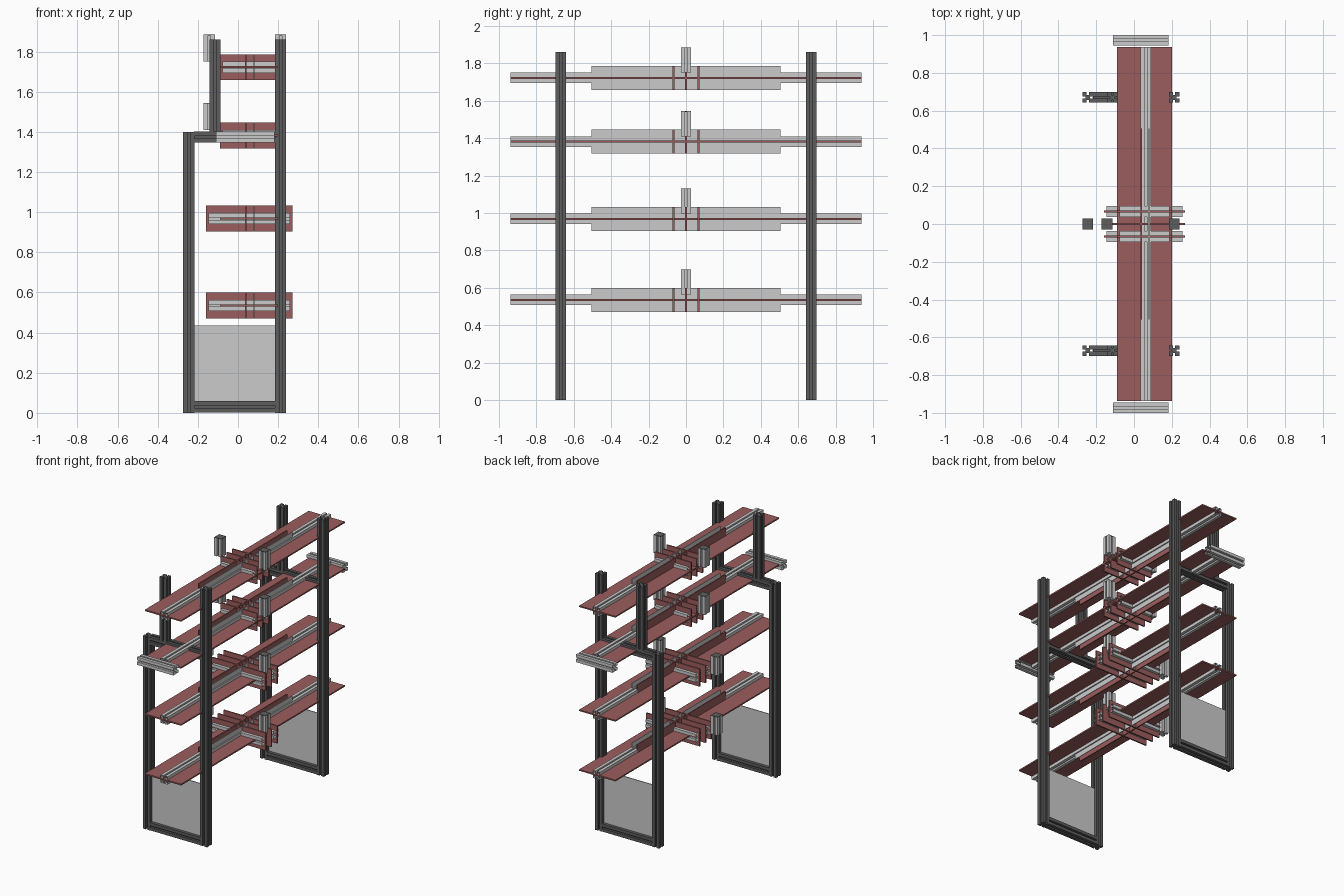
import bpy, bmesh
from mathutils import Vector

if "Cube" in bpy.data.objects:
    bpy.data.objects.remove(bpy.data.objects["Cube"])


def material(name, rgb):
    m = bpy.data.materials.new(name)
    m.diffuse_color = (*rgb, 1)
    m.use_nodes = True
    m.node_tree.nodes["Principled BSDF"].inputs["Base Color"].default_value = m.diffuse_color
    return m


RED = material("red_board", (0.33, 0.11, 0.11))
DARK = material("dark_metal", (0.11, 0.11, 0.11))


def finish(name, bm, mat):
    me = bpy.data.meshes.new(name)
    bm.to_mesh(me)
    bm.free()
    ob = bpy.data.objects.new(name, me)
    bpy.context.collection.objects.link(ob)
    if mat:
        me.materials.append(mat)
    return ob


def box(name, x, y, z, mat=None):
    bm = bmesh.new()
    bmesh.ops.create_cube(bm, size=1)
    for v in bm.verts:
        v.co = Vector([(r[0] + r[1]) / 2 + c * (r[1] - r[0]) for c, r in zip(v.co, (x, y, z))])
    return finish(name, bm, mat)


# Square section with a slot down each side
def slot_section(h):
    s, d = h * 0.22, h * 0.45
    side = [(-h, -h), (-s, -h), (-s, -d), (s, -d), (s, -h)]
    pts = []
    for _ in range(4):
        pts += side
        side = [(-b, a) for a, b in side]
    return pts


def extrusion(name, axis, lo, hi, centre, mat=None, caps=True, h=0.028):
    """Slotted bar along an axis; centre gives the other two coordinates in xyz order."""
    bm = bmesh.new()
    rings = []
    for t in (lo, hi):
        ring = []
        for a, b in slot_section(h):
            co = [centre[0] + a, centre[1] + b]
            co.insert("xyz".index(axis), t)
            ring.append(bm.verts.new(co))
        rings.append(ring)
    n = len(rings[0])
    for i in range(n):
        j = (i + 1) % n
        bm.faces.new((rings[0][i], rings[0][j], rings[1][j], rings[1][i]))
    if caps:
        bm.faces.new(rings[0][::-1])
        bm.faces.new(rings[1])
    bmesh.ops.recalc_face_normals(bm, faces=bm.faces)
    return finish(name, bm, mat)


# End frames, one at each end
for sy in (-1, 1):
    y = sy * 0.67
    extrusion("tall_post", "z", 0, 1.86, (0.212, y), DARK)
    extrusion("short_post", "z", 0, 1.40, (-0.245, y), DARK)
    extrusion("upper_post", "z", 1.40, 1.86, (-0.114, y), DARK)
    extrusion("bottom_rail", "x", -0.218, 0.185, (y, 0.03), DARK)
    extrusion("top_rail", "x", -0.218, 0.185, (y, 1.374), DARK)
    box("end_panel", (-0.22, 0.187), (y - 0.003, y + 0.003), (0.055, 0.435))
    # Open-ended cross bar at the shelf tip
    extrusion("end_bar", "x", -0.11, 0.182, (sy * 0.972, 1.374), caps=False)

# Shelves: level, cross plate reach in x, left stub position
for z, reach, stub_x in ((0.535, 0.215, -0.245), (0.968, 0.215, -0.245),
                         (1.382, 0.145, -0.143), (1.722, 0.145, -0.143)):
    cx = 0.056
    box("shelf_board", (-0.09, 0.2), (-0.938, 0.938), (z - 0.005, z + 0.005), RED)
    extrusion("shelf_rail", "y", -0.938, 0.938, (0.063, z), caps=False)
    box("spine_board", (0.034, 0.042), (-0.505, 0.505), (z - 0.064, z + 0.064), RED)
    box("spine_panel", (0.078, 0.083), (-0.505, 0.505), (z - 0.064, z + 0.064))
    # Cross plates and their open-ended arms
    for y in (-0.066, 0, 0.066):
        box("cross_plate", (cx - reach, cx + reach), (y - 0.005, y + 0.005),
            (z - 0.064, z + 0.064), RED)
        if y:
            extrusion("cross_arm", "x", cx - reach + 0.013, cx + reach - 0.013,
                      (y, z), caps=False)
    # Upright stubs on both sides
    for x in (stub_x, 0.212):
        extrusion("upright_stub", "z", z + 0.028, z + 0.16, (x, 0))
        box("stub_cap", (x - 0.028, x + 0.028), (-0.028, 0.028), (z + 0.159, z + 0.162), DARK)
